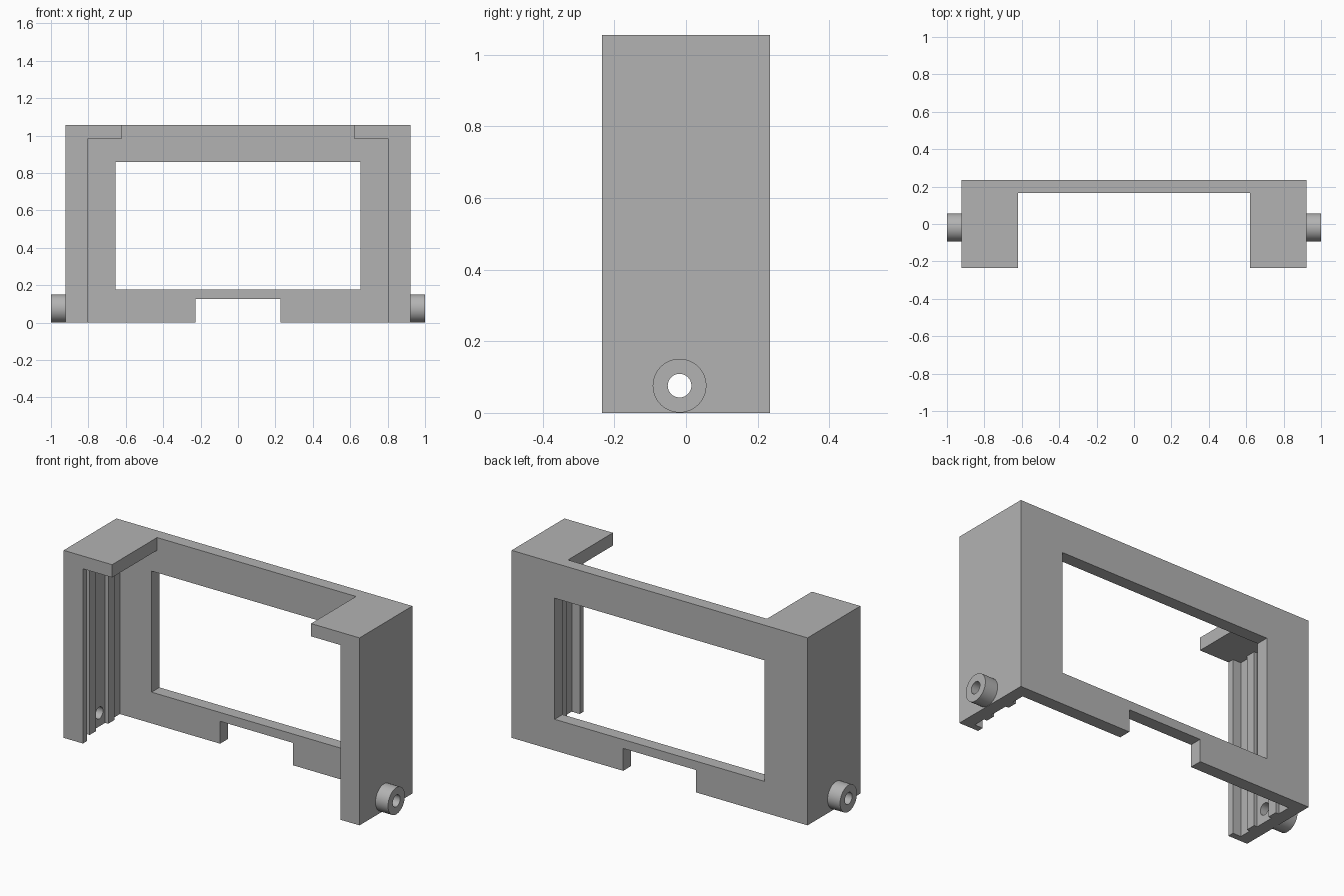
import bpy, bmesh, math
from mathutils import Vector

default = bpy.data.objects.get("Cube")
if default:
    bpy.data.objects.remove(default, do_unlink=True)

grey = bpy.data.materials.new("plain grey")
grey.use_nodes = True
grey.diffuse_color = (0.45, 0.45, 0.45, 1)
grey.node_tree.nodes["Principled BSDF"].inputs["Base Color"].default_value = (0.45, 0.45, 0.45, 1)

W, D, H = 0.922, 0.235, 1.056       # half width, half depth, height
PLATE_Y = 0.165                     # front of the back plate
PIN_Y, PIN_Z, PIN_R, BORE_R = -0.018, 0.076, 0.075, 0.033


def prism(name, loops, place, low, high):
    """Extrude an outline with optional holes; place(u, v, w) gives a point."""
    bm = bmesh.new()
    edges = []
    for loop in loops:
        verts = [bm.verts.new(place(u, v, low)) for u, v in loop]
        edges += [bm.edges.new((a, b)) for a, b in zip(verts, verts[1:] + verts[:1])]
    bmesh.ops.triangle_fill(bm, edges=edges, use_beauty=True)
    new = bmesh.ops.extrude_face_region(bm, geom=bm.faces[:])["geom"]
    shift = Vector(place(0, 0, high)) - Vector(place(0, 0, low))
    bmesh.ops.translate(bm, vec=shift, verts=[g for g in new if isinstance(g, bmesh.types.BMVert)])
    if len(loops) == 1:
        bmesh.ops.dissolve_limit(bm, angle_limit=0.01, verts=bm.verts[:], edges=bm.edges[:])
    bmesh.ops.recalc_face_normals(bm, faces=bm.faces[:])
    mesh = bpy.data.meshes.new(name)
    bm.to_mesh(mesh)
    bm.free()
    mesh.materials.append(grey)
    obj = bpy.data.objects.new(name, mesh)
    bpy.context.collection.objects.link(obj)
    return obj


def along_x(u, v, w): return (w, u, v)
def along_y(u, v, w): return (u, w, v)
def along_z(u, v, w): return (u, v, w)


def rect(u0, u1, v0, v1):
    return [(u0, v0), (u1, v0), (u1, v1), (u0, v1)]


def circle(r, n=48):
    return [(PIN_Y + r * math.cos(math.tau * i / n), PIN_Z + r * math.sin(math.tau * i / n))
            for i in range(n)]


def combine(target, other, operation):
    mod = target.modifiers.new(operation, "BOOLEAN")
    mod.operation, mod.solver, mod.object = operation, "EXACT", other
    bpy.context.view_layer.objects.active = target
    bpy.ops.object.modifier_apply(modifier=mod.name)
    bpy.data.objects.remove(other, do_unlink=True)


# Back plate with a window and a cable notch
outline = [(-W, 0), (-0.227, 0), (-0.227, 0.126), (0.227, 0.126), (0.227, 0), (W, 0), (W, H), (-W, H)]
window = rect(-0.654, 0.654, 0.176, 0.858)
body = prism("bracket_body", [outline, window], along_y, PLATE_Y, D)

# Inner face of a side wall: front lip, then two shallow ribs beside the bore
LIP, RIB, BASE = 0.802, 0.833, 0.852
wall_profile = [(W, -D), (LIP, -D), (LIP, -0.2), (BASE, -0.2)]
for y0, y1 in ((-0.13, -0.075), (0.035, 0.09)):
    wall_profile += [(BASE, y0), (RIB, y0), (RIB, y1), (BASE, y1)]
wall_profile += [(BASE, 0.2), (W, 0.2), ]
wall_profile[-2:] = [(BASE, D), (W, D)]

for side, label in ((1, "left"), (-1, "right")):
    wall = prism("wall", [[(side * x, y) for x, y in wall_profile]], along_z, 0, H)
    tab = prism("tab", [rect(side * 0.62, side * W, -D, D)], along_z, 0.984, H)
    bore = prism("bore", [circle(BORE_R)], along_x, side * 0.75, side * 1.1)
    bore.hide_render = True
    combine(body, wall, "UNION")
    combine(body, tab, "UNION")
    combine(body, bore, "DIFFERENCE")
    # Hollow pivot pin on the outside of the wall
    pin = prism(label + "_pivot_pin", [circle(PIN_R), circle(BORE_R)], along_x, side * W, side * 1.0)
    bpy.ops.object.select_all(action="DESELECT")
    pin.select_set(True)
    bpy.context.view_layer.objects.active = pin
    bpy.ops.object.shade_smooth_by_angle(angle=math.radians(30))

# Merge the flat faces left over from joining
bm = bmesh.new()
bm.from_mesh(body.data)
bmesh.ops.remove_doubles(bm, verts=bm.verts[:], dist=0.0001)
bmesh.ops.dissolve_limit(bm, angle_limit=0.01, verts=bm.verts[:], edges=bm.edges[:])
bm.to_mesh(body.data)
bm.free()
